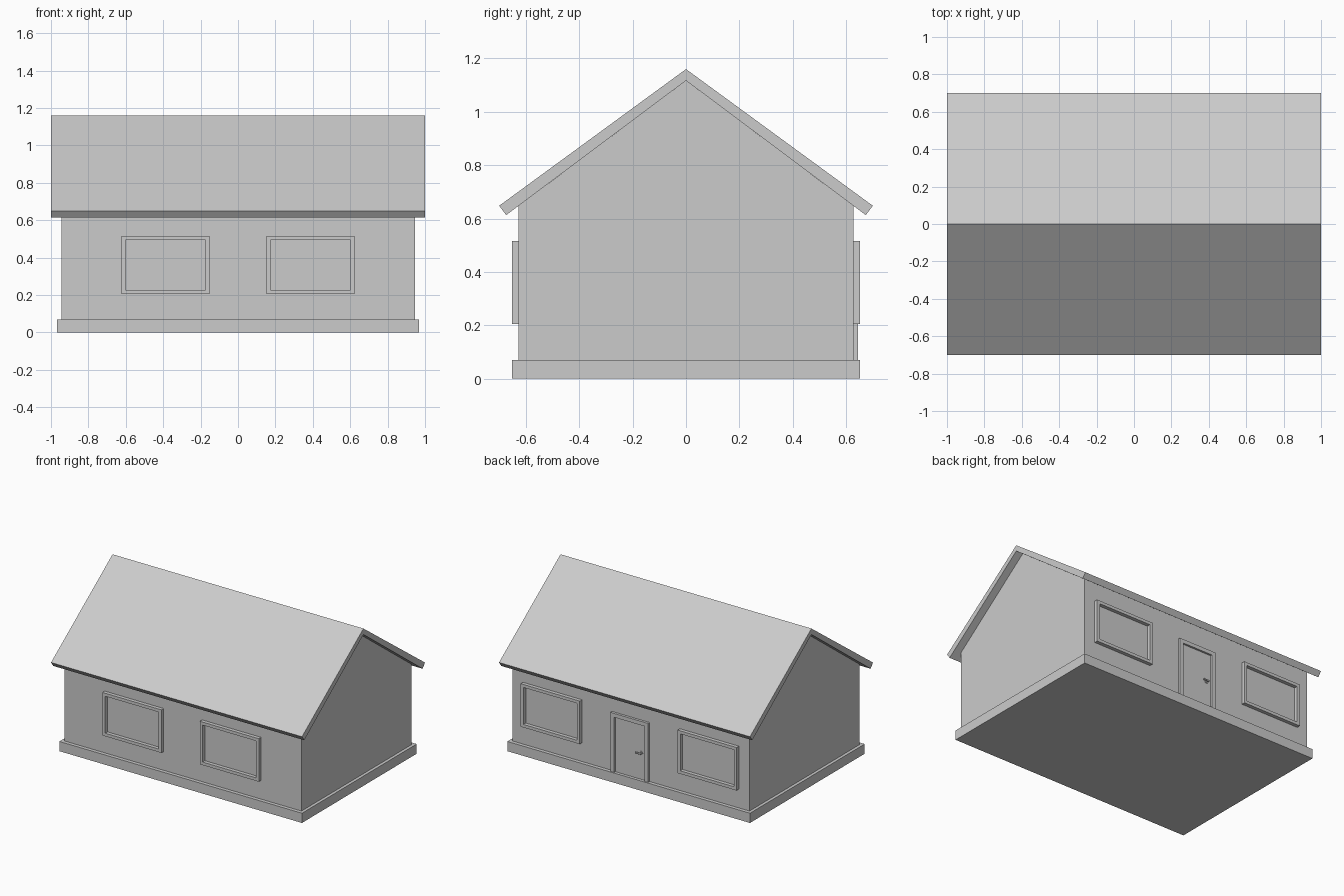
import bpy, bmesh, math
from mathutils import Matrix

if "Cube" in bpy.data.objects:
    bpy.data.objects.remove(bpy.data.objects["Cube"])


def finish(name, bm):
    bmesh.ops.recalc_face_normals(bm, faces=bm.faces)
    me = bpy.data.meshes.new(name)
    bm.to_mesh(me)
    bm.free()
    ob = bpy.data.objects.new(name, me)
    bpy.context.collection.objects.link(ob)
    return ob


def box(name, x0, x1, y0, y1, z0, z1):
    bm = bmesh.new()
    bmesh.ops.create_cube(bm, size=1)
    for v in bm.verts:
        v.co = ((x0 + x1) / 2 + v.co.x * (x1 - x0),
                (y0 + y1) / 2 + v.co.y * (y1 - y0),
                (z0 + z1) / 2 + v.co.z * (z1 - z0))
    return finish(name, bm)


def extrude(name, pts, to_3d, depth):
    """Extrude a closed 2D profile along a depth vector."""
    bm = bmesh.new()
    face = bm.faces.new([bm.verts.new(to_3d(a, b)) for a, b in pts])
    new = bmesh.ops.extrude_face_region(bm, geom=[face])["geom"]
    bmesh.ops.translate(bm, vec=depth, verts=[v for v in new if isinstance(v, bmesh.types.BMVert)])
    return finish(name, bm)


def window_frame(name, x0, x1, z0, z1, side):
    """Rectangular frame standing out from the wall, open in the middle."""
    t, wall, out = 0.022, 0.625, 0.653
    bm = bmesh.new()
    rings = []
    for y in (wall, out):
        for k in (0, t):
            rings.append([bm.verts.new((x, side * y, z)) for x, z in
                          ((x0 + k, z0 + k), (x1 - k, z0 + k), (x1 - k, z1 - k), (x0 + k, z1 - k))])
    bo, bi, fo, fi = rings
    for a, b in ((bo, fo), (fo, fi), (fi, bi), (bi, bo)):
        for i in range(4):
            j = (i + 1) % 4
            bm.faces.new((a[i], a[j], b[j], b[i]))
    return finish(name, bm)


def cylinder(name, centre, radius, depth, axis):
    bm = bmesh.new()
    rot = Matrix.Rotation(math.pi / 2, 4, axis)
    bmesh.ops.create_cone(bm, cap_ends=True, segments=16, radius1=radius, radius2=radius,
                          depth=depth, matrix=Matrix.Translation(centre) @ rot)
    return finish(name, bm)


# Plinth
box("plinth", -0.967, 0.967, -0.653, 0.653, 0, 0.07)

# Walls with gables
extrude("walls", [(-0.627, 0.07), (0.627, 0.07), (0.627, 0.648), (0, 1.117), (-0.627, 0.648)],
        lambda y, z: (-0.945, y, z), (1.89, 0, 0))

# Pitched roof slab
extrude("roof", [(-0.7, 0.648), (0, 1.16), (0.7, 0.648), (0.674, 0.613), (0, 1.117), (-0.674, 0.613)],
        lambda y, z: (-1, y, z), (2, 0, 0))

# Windows, mirrored left and right
for s, label in ((-1, "left"), (1, "right")):
    for side, place, a, b in ((-1, "front", 0.153, 0.623), (1, "back", 0.39, 0.86)):
        x0, x1 = sorted((s * a, s * b))
        window_frame(f"{place}_window_{label}", x0, x1, 0.205, 0.515, side)

# Door surround and door leaf
extrude("door_frame", [(-0.15, 0.07), (-0.15, 0.495), (0.15, 0.495), (0.15, 0.07),
                       (0.122, 0.07), (0.122, 0.467), (-0.122, 0.467), (-0.122, 0.07)],
        lambda x, z: (x, 0.625, z), (0, 0.02, 0))
box("door_leaf", -0.122, 0.122, 0.625, 0.631, 0.07, 0.467)

# Door handle
cylinder("handle_rose", (-0.085, 0.633, 0.26), 0.013, 0.006, 'X')
cylinder("handle_stem", (-0.085, 0.641, 0.26), 0.006, 0.018, 'X')
cylinder("handle_lever", (-0.073, 0.647, 0.26), 0.006, 0.042, 'Y')
